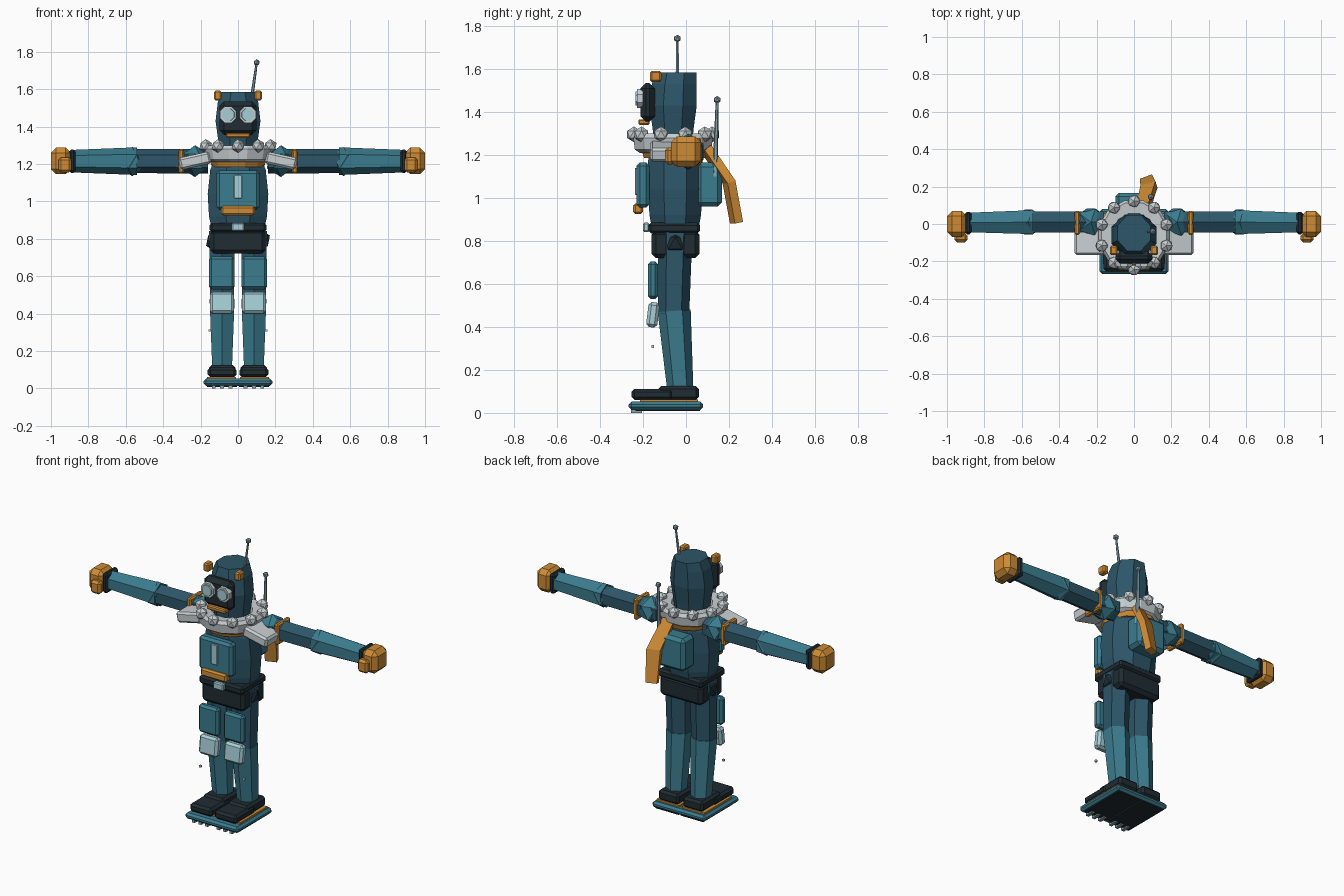
import bpy, bmesh, math
from mathutils import Matrix, Vector

cube = bpy.data.objects.get("Cube")
if cube:
    bpy.data.objects.remove(cube, do_unlink=True)


def material(name, rgb):
    m = bpy.data.materials.new(name)
    m.use_nodes = True
    m.diffuse_color = (*rgb, 1)
    m.node_tree.nodes["Principled BSDF"].inputs["Base Color"].default_value = (*rgb, 1)
    return m


NAVY = material("dark blue", (.026, .093, .14))
TEAL = material("teal", (.043, .2, .27))
ORANGE = material("orange", (.62, .26, .035))
WHITE = material("pale grey", (.58, .63, .65))
ICE = material("light blue", (.38, .62, .68))
BLACK = material("charcoal", (.014, .025, .032))
STEEL = material("steel blue", (.25, .37, .42))


def finish(name, bm, mat, bevel=0):
    bmesh.ops.recalc_face_normals(bm, faces=bm.faces)
    me = bpy.data.meshes.new(name)
    bm.to_mesh(me)
    bm.free()
    me.materials.append(mat)
    ob = bpy.data.objects.new(name, me)
    bpy.context.collection.objects.link(ob)
    if bevel:
        mod = ob.modifiers.new("Bevel", "BEVEL")
        mod.width = bevel
        mod.segments = 1
    return ob


def box(name, mat, x, y, z, bevel=.01, tilt=0, axis="X"):
    """Bevelled box spanning the given x, y and z ranges."""
    bm = bmesh.new()
    spans = [Vector(r) for r in zip(x, y, z)]
    mid, size = (spans[0] + spans[1]) / 2, spans[1] - spans[0]
    size = Vector([abs(v) for v in size])
    bmesh.ops.create_cube(bm, size=1, matrix=Matrix.Translation(mid)
                          @ Matrix.Rotation(tilt, 4, axis) @ Matrix.Diagonal((*size, 1)))
    return finish(name, bm, mat, bevel)


def limb(name, mat, a, b, ra, rb, sides=6, turn=0):
    """Tapered prism from point a to point b."""
    a, b = Vector(a), Vector(b)
    bm = bmesh.new()
    m = Matrix.Translation((a + b) / 2) @ (b - a).to_track_quat("Z", "Y").to_matrix().to_4x4()
    bmesh.ops.create_cone(bm, cap_ends=True, segments=sides, radius1=ra, radius2=rb,
                          depth=(b - a).length, matrix=m @ Matrix.Rotation(turn, 4, "Z"))
    return finish(name, bm, mat)


def knob(name, mat, p, r):
    bm = bmesh.new()
    bmesh.ops.create_icosphere(bm, subdivisions=1, radius=r, matrix=Matrix.Translation(p))
    return finish(name, bm, mat)


def loft(name, mat, rings, sides=8, closed=False):
    """Stack of rings (z, rx, ry, cy); closed joins last ring to first."""
    bm = bmesh.new()
    loops = []
    for z, rx, ry, cy in rings:
        k = 1 / math.cos(math.pi / sides)
        angles = [2 * math.pi * (i + .5) / sides for i in range(sides)]
        loops.append([bm.verts.new((rx * k * math.cos(t), cy + ry * k * math.sin(t), z))
                      for t in angles])
    pairs = list(zip(loops, loops[1:]))
    if closed:
        pairs.append((loops[-1], loops[0]))
    else:
        bm.faces.new(loops[0])
        bm.faces.new(loops[-1])
    for lo, hi in pairs:
        for i in range(sides):
            j = (i + 1) % sides
            bm.faces.new((lo[i], lo[j], hi[j], hi[i]))
    return finish(name, bm, mat)


# Head and face
loft("head", NAVY, [(1.2, .09, .085, -.06), (1.32, .105, .095, -.06), (1.43, .12, .11, -.06),
                    (1.53, .108, .104, -.055), (1.585, .088, .096, -.048)])
box("face_plate", BLACK, (-.1, .1), (-.212, -.145), (1.355, 1.535), .025)
box("mouth", ORANGE, (-.065, .065), (-.222, -.17), (1.34, 1.366), .006)
for s in (-1, 1):
    limb("eye_rim", WHITE, (s * .053, -.2, 1.463), (s * .053, -.228, 1.463), .05, .047, 8, math.pi / 8)
    limb("eye_lens", ICE, (s * .053, -.22, 1.463), (s * .053, -.236, 1.463), .037, .035, 8, math.pi / 8)
    box("head_lamp", ORANGE, (s * .088, s * .128), (-.167, -.115), (1.54, 1.592), .008)
limb("head_antenna", STEEL, (.07, -.04, 1.53), (.099, -.04, 1.735), .01, .006)
knob("head_antenna_tip", STEEL, (.1, -.04, 1.742), .018)

# Torso
loft("torso", NAVY, [(.84, .138, .105, -.05), (.92, .155, .12, -.05), (1.04, .162, .127, -.05),
                     (1.17, .148, .127, -.05), (1.25, .115, .11, -.05)])
box("chest_panel", TEAL, (-.115, .115), (-.23, -.17), (.955, 1.165), .015)
box("chest_strip", ICE, (-.021, .021), (-.238, -.225), (1.015, 1.14), .003)
box("chest_trim", ORANGE, (-.09, .09), (-.246, -.2), (.925, .975), .01)

# Collar with studs
loft("collar", WHITE, [(1.21, .155, .155, -.06), (1.225, .178, .178, -.06), (1.28, .19, .185, -.06),
                       (1.3, .175, .172, -.06), (1.295, .115, .115, -.06), (1.21, .11, .11, -.06)],
     12, closed=True)
for i in range(10):
    t = math.radians(90 + 36 * i)
    knob("collar_stud", WHITE, (.182 * math.cos(t), -.06 + .182 * math.sin(t), 1.296), .037)

# Scarf: neck band and hanging tail
loft("scarf_band", ORANGE, [(1.185, .14, .145, -.05), (1.215, .15, .155, -.05)], 12)
bm = bmesh.new()
rows = []
for x, y, z, w in ((.05, .09, 1.235, .035), (.08, .2, 1.075, .04), (.07, .235, .885, .032)):
    rows.append([bm.verts.new((x + s * w, y + s * .012, z)) for s in (-1, 1)])
for a, b in zip(rows, rows[1:]):
    bm.faces.new((a[0], a[1], b[1], b[0]))
tail = finish("scarf_tail", bm, ORANGE)
solid = tail.modifiers.new("Solidify", "SOLIDIFY")
solid.thickness = .04
solid.offset = 0

# Backpack
box("backpack", TEAL, (-.1, .1), (.05, .167), (.96, 1.165), .02)
limb("pack_antenna", STEEL, (.09, .135, 1.1), (.09, .145, 1.45), .013, .007)
knob("pack_antenna_tip", STEEL, (.09, .145, 1.457), .018)

# Belt and hips
box("belt", BLACK, (-.152, .152), (-.175, .065), (.835, .885), .012)
box("belt_buckle", ICE, (-.034, .034), (-.2, -.17), (.842, .885), .006)
box("pelvis", BLACK, (-.148, .148), (-.16, .062), (.72, .85), .02)

for s in (-1, 1):
    def mx(*xs):
        return tuple(s * x for x in xs)

    # Arms
    box("shoulder_pad", WHITE, mx(.145, .315), (-.167, -.02), (1.185, 1.25), .012, s * .22, "Y")
    knob("shoulder", TEAL, (s * .23, .01, 1.215), .085)
    limb("upper_arm", NAVY, (s * .16, .01, 1.215), (s * .57, .01, 1.215), .066, .064)
    box("arm_band", ORANGE, mx(.288, .318), (-.058, .07), (1.15, 1.28), .008)
    knob("elbow", TEAL, (s * .565, .01, 1.213), .078)
    limb("forearm", TEAL, (s * .54, .01, 1.215), (s * .89, .008, 1.215), .074, .06)
    box("wrist_cuff", BLACK, mx(.868, .905), (-.055, .065), (1.153, 1.277), .012)
    box("fist", ORANGE, mx(.893, 1), (-.07, .07), (1.145, 1.287), .028)
    box("thumb", ORANGE, mx(.89, .96), (-.098, -.05), (1.155, 1.235), .014)

    # Legs
    knob("hip", BLACK, (s * .115, -.05, .79), .062)
    limb("thigh", NAVY, (s * .085, -.05, .84), (s * .085, -.058, .46), .08, .073)
    knob("knee", TEAL, (s * .085, -.055, .455), .068)
    limb("shin", TEAL, (s * .085, -.055, .475), (s * .085, -.025, .09), .077, .06)
    box("thigh_plate", TEAL, mx(.018, .155), (-.177, -.13), (.53, .705), .014)
    box("knee_pad", ICE, mx(.022, .15), (-.18, -.128), (.398, .515), .014, -.12)
    box("shin_rivet", WHITE, mx(.145, .157), (-.161, -.149), (.303, .315), 0)

    # Boots
    box("boot_toe", BLACK, mx(.008, .162), (-.253, -.06), (.06, .112), .014)
    box("boot_heel", BLACK, mx(.014, .155), (-.13, .06), (.06, .125), .014)
    box("boot_sole", ORANGE, mx(.01, .165), (-.215, .055), (.045, .062), 0)

    # Underside pads and grip teeth
    box("base_pad", BLACK, mx(.006, .165), (-.235, .065), (.008, .02), 0)
    for x in (.04, .085, .13):
        box("grip_tooth", STEEL, mx(x - .01, x + .01), (-.257, -.205), (0, .016), 0)

# Standing plate
box("base_plate", TEAL, (-.184, .184), (-.267, .08), (.014, .052), .013)
